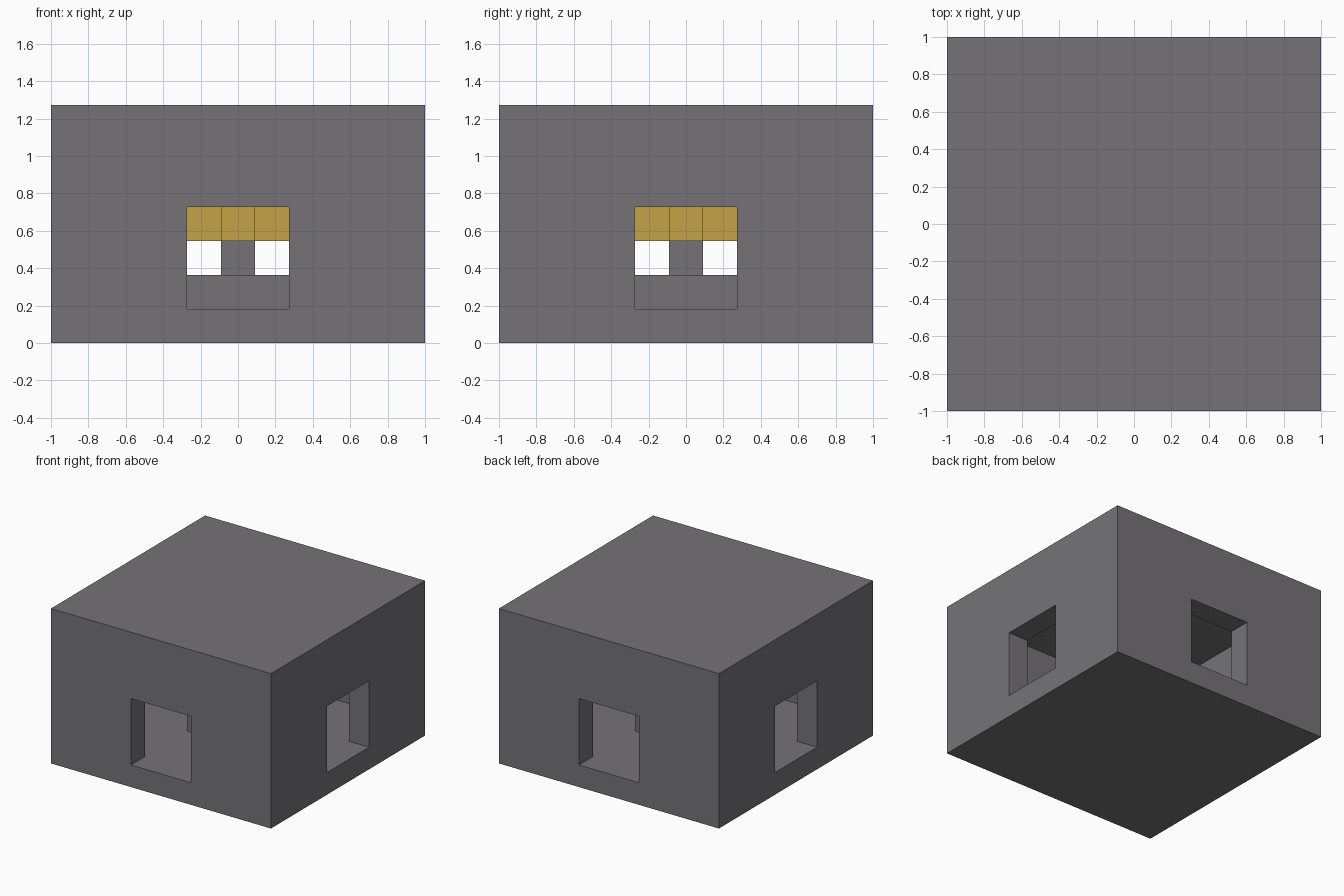
import bpy
import bmesh
from mathutils import Matrix, Vector

default = bpy.data.objects.get("Cube")
if default:
    bpy.data.objects.remove(default, do_unlink=True)

U = 2 / 11  # one block


def material(name, colour):
    mat = bpy.data.materials.new(name)
    mat.use_nodes = True
    mat.diffuse_color = colour
    mat.node_tree.nodes["Principled BSDF"].inputs["Base Color"].default_value = colour
    return mat


stone = material("grey stone", (0.178, 0.171, 0.181, 1))
gold = material("gold", (0.56, 0.36, 0.063, 1))


def add_object(name, bm, mat):
    bmesh.ops.recalc_face_normals(bm, faces=bm.faces)
    mesh = bpy.data.meshes.new(name)
    bm.to_mesh(mesh)
    bm.free()
    mesh.materials.append(mat)
    obj = bpy.data.objects.new(name, mesh)
    bpy.context.collection.objects.link(obj)
    return obj


def box(name, width, depth, bottom, top, mat):
    """Centred box, measured in blocks."""
    bm = bmesh.new()
    size = Matrix.Diagonal((width * U, depth * U, (top - bottom) * U, 1))
    place = Matrix.Translation((0, 0, (top + bottom) / 2 * U))
    bmesh.ops.create_cube(bm, size=1, matrix=place @ size)
    return add_object(name, bm, mat)


# Hollow room with a window through each wall
room = box("room", 11, 11, 0, 7, stone)
cutters = [
    box("cavity_cutter", 9, 9, 1, 6, stone),
    box("side_window_cutter", 12, 3, 1, 4, stone),
    box("front_window_cutter", 3, 12, 1, 4, stone),
]
bpy.context.view_layer.objects.active = room
for cutter in cutters:
    cutter.hide_render = True
    cut = room.modifiers.new(cutter.name, "BOOLEAN")
    cut.operation = "DIFFERENCE"
    cut.solver = "EXACT"
    cut.object = cutter
    bpy.ops.object.modifier_apply(modifier=cut.name)
    bpy.data.objects.remove(cutter, do_unlink=True)

# Pedestal in the middle of the room
box("pedestal_base", 3, 3, 1, 2, stone)
box("pedestal_column", 1, 1, 2, 3, stone)

# Gold cross on the pedestal: one arm outline turned four times, then raised
bm = bmesh.new()
outline = []
for turn in range(4):
    spin = Matrix.Rotation(turn * 1.5707963, 3, "Z")
    for x, y in ((0.5, -0.5), (1.5, -0.5), (1.5, 0.5)):
        outline.append(bm.verts.new(spin @ Vector((x, y, 3)) * U))
face = bm.faces.new(outline)
raised = bmesh.ops.extrude_face_region(bm, geom=[face])["geom"]
bmesh.ops.translate(
    bm, vec=(0, 0, U), verts=[v for v in raised if isinstance(v, bmesh.types.BMVert)]
)
add_object("gold_cross", bm, gold)
